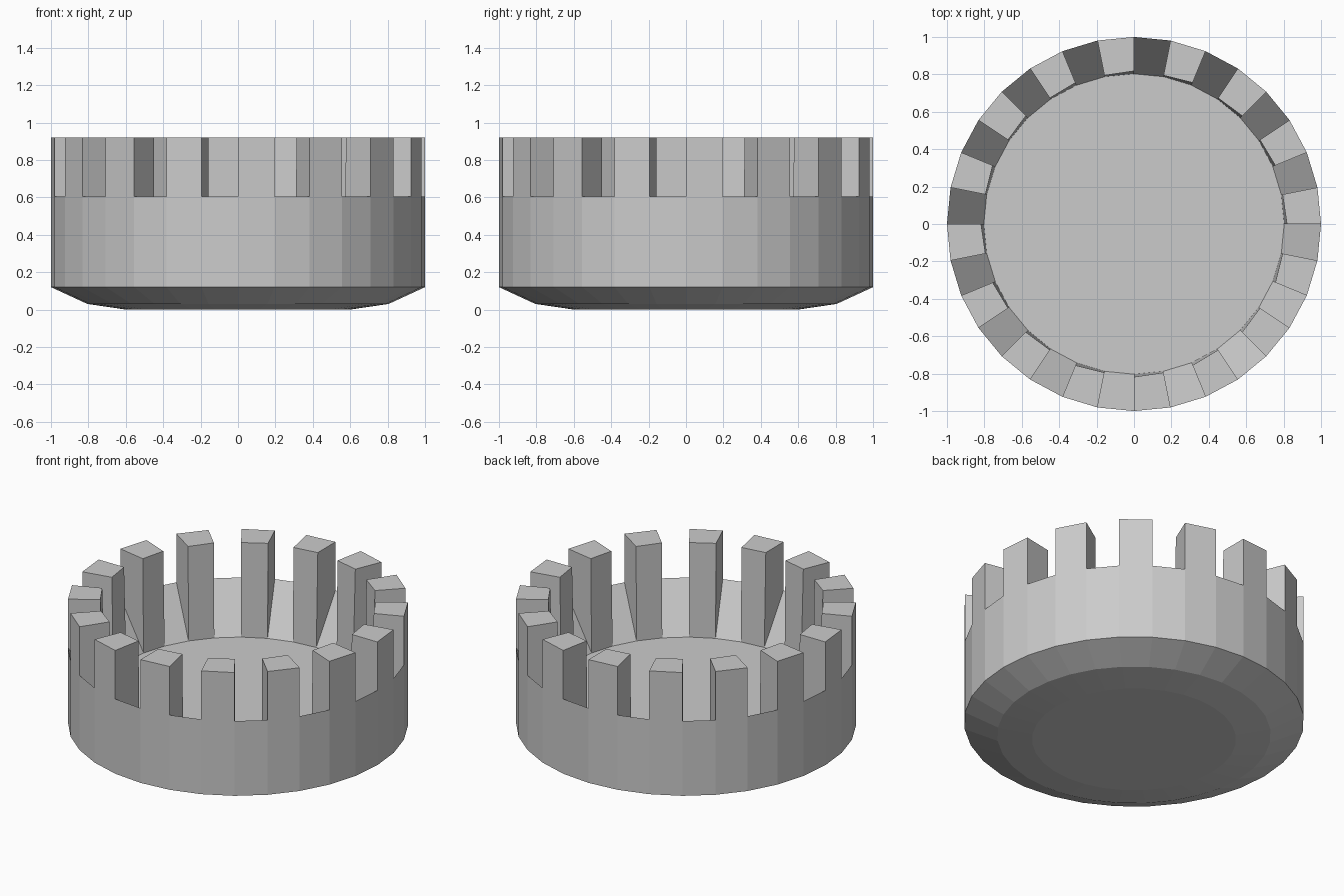
import bpy, bmesh
from math import cos, sin, pi

if "Cube" in bpy.data.objects:
    bpy.data.objects.remove(bpy.data.objects["Cube"])

N = 32                      # sides of the round body
RIM, TOP, FLOOR = 0.605, 0.92, 0.31
bm = bmesh.new()


def point(r, z, i):
    a = -pi / 2 + 2 * pi * i / N
    return bm.verts.new((r * cos(a), r * sin(a), z))


def ring(r, z):
    return [point(r, z, i) for i in range(N)]


# Body: dished underside, chamfer, outer wall, flared inner wall, floor
profile = [(0.6, 0.003), (0.805, 0.03), (1.0, 0.12), (1.0, RIM), (0.803, FLOOR)]
rings = [ring(r, z) for r, z in profile]
rings[0][0].co.z = 0.0
for v in rings[0]:
    v.co.z = 0.0
bm.faces.new(rings[0][::-1])
bm.faces.new(rings[-1])
for lo, hi in zip(rings[:3], rings[1:4]):
    for i in range(N):
        j = (i + 1) % N
        bm.faces.new((lo[i], lo[j], hi[j], hi[i]))

# Battlements: every other segment rises, the others slope down to the floor
rim, floor = rings[3], rings[4]
for i in range(N):
    j = (i + 1) % N
    if i % 2:
        bm.faces.new((rim[i], rim[j], floor[j], floor[i]))
        continue
    oa, ob = point(1, TOP, i), point(1, TOP, j)
    ia, ib = point(0.818, TOP, i), point(0.81, TOP, j)
    bm.faces.new((rim[i], rim[j], ob, oa))
    bm.faces.new((oa, ob, ib, ia))
    bm.faces.new((ia, ib, floor[j], floor[i]))
    bm.faces.new((rim[i], oa, ia, floor[i]))
    bm.faces.new((rim[j], floor[j], ib, ob))

bmesh.ops.recalc_face_normals(bm, faces=bm.faces)
mesh = bpy.data.meshes.new("battlement_crown")
bm.to_mesh(mesh)
bm.free()
bpy.context.collection.objects.link(bpy.data.objects.new("battlement_crown", mesh))
